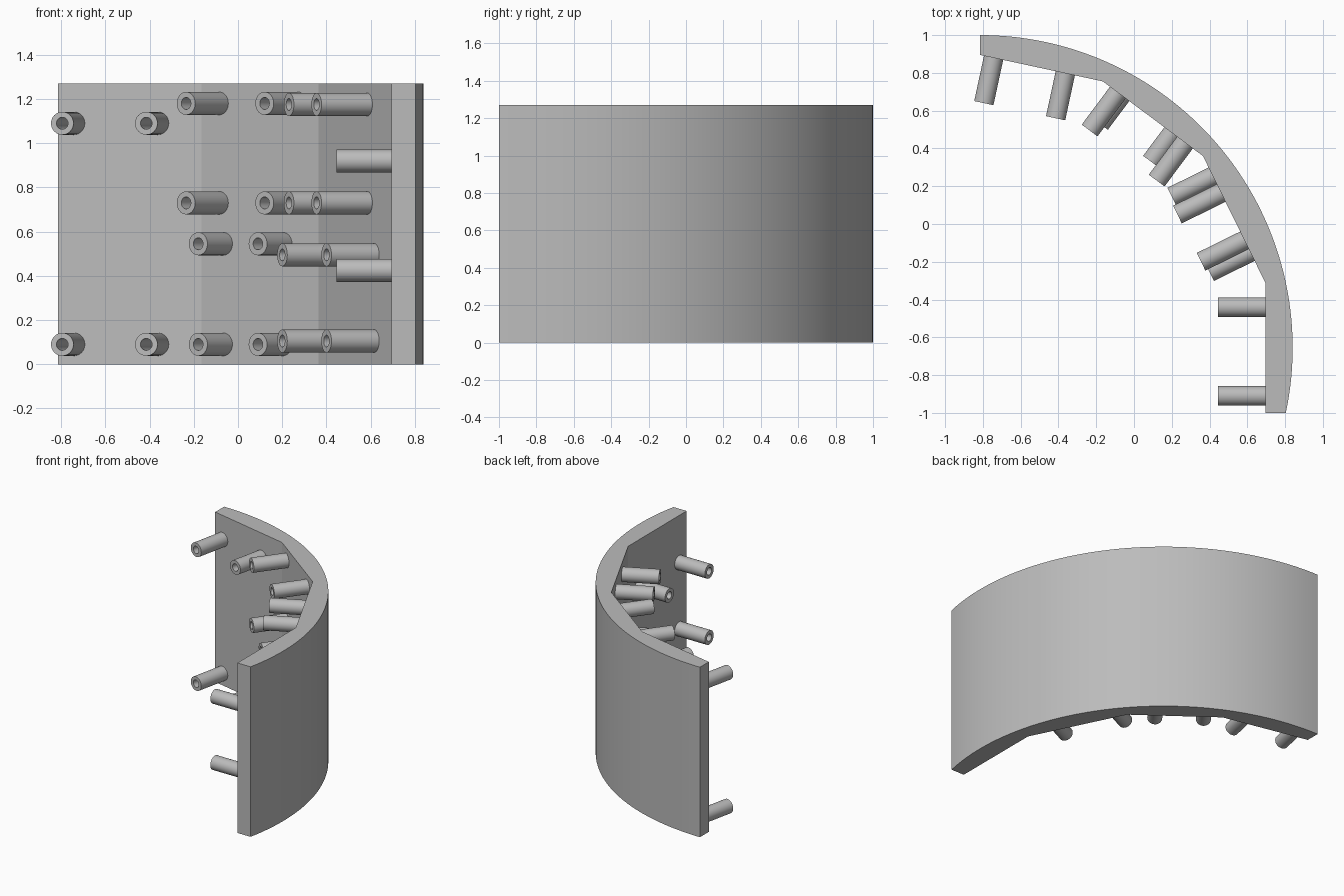
import bpy, bmesh, math
from mathutils import Vector

cube = bpy.data.objects.get("Cube")
if cube:
    bpy.data.objects.remove(cube)

grey = bpy.data.materials.new("light_grey")
grey.use_nodes = True
colour = (0.5, 0.5, 0.5, 1)
grey.diffuse_color = colour
grey.node_tree.nodes["Principled BSDF"].inputs["Base Color"].default_value = colour

HEIGHT = 1.27
PEG_R, HOLE_R, SIDES = 0.052, 0.027, 32


def finish(name, bm):
    bmesh.ops.recalc_face_normals(bm, faces=bm.faces)
    mesh = bpy.data.meshes.new(name)
    bm.to_mesh(mesh)
    bm.free()
    mesh.materials.append(grey)
    obj = bpy.data.objects.new(name, mesh)
    bpy.context.collection.objects.link(obj)
    bpy.ops.object.select_all(action="DESELECT")
    obj.select_set(True)
    bpy.context.view_layer.objects.active = obj
    bpy.ops.object.shade_smooth_by_angle(angle=math.radians(20))
    return obj


# Curved wall: round outside, four flat facets inside
inner = [Vector(p) for p in
         [(-0.815, 0.895), (-0.165, 0.755), (0.365, 0.36), (0.695, -0.31), (0.695, -1)]]
centre, radius, steps = Vector((-0.815, -0.655)), 1.655, 64
end = -math.asin((1 + centre.y) / radius)
outer = []
for i in range(steps + 1):
    a = end + (math.pi / 2 - end) * i / steps
    outer.append(centre + radius * Vector((math.cos(a), math.sin(a))))
bm = bmesh.new()
base = bm.faces.new([bm.verts.new((p.x, p.y, 0)) for p in inner + outer])
top = bmesh.ops.extrude_face_region(bm, geom=[base])["geom"]
bmesh.ops.translate(bm, vec=(0, 0, HEIGHT),
                    verts=[g for g in top if isinstance(g, bmesh.types.BMVert)])
finish("curved_wall", bm)


# Hollow peg standing square on a facet, given the centre of its open end
def peg(name, facet, x, y, z):
    a, b = inner[facet], inner[facet + 1]
    along = (b - a).normalized()
    out = Vector((along.y, -along.x))
    tip = Vector((x, y))
    length = (tip - a).dot(out)
    bm = bmesh.new()
    rings = []
    for r, d in [(PEG_R, -0.01), (PEG_R, length), (HOLE_R, length), (HOLE_R, -0.01)]:
        ring = []
        for i in range(SIDES):
            t = 2 * math.pi * i / SIDES
            p = tip + out * (d - length) + along * r * math.cos(t)
            ring.append(bm.verts.new((p.x, p.y, z + r * math.sin(t))))
        rings.append(ring)
    for k in range(4):
        r1, r2 = rings[k], rings[(k + 1) % 4]
        for i in range(SIDES):
            j = (i + 1) % SIDES
            bm.faces.new((r1[i], r1[j], r2[j], r2[i]))
    finish(name, bm)


# Peg groups: facet, heights, open-end positions
groups = [
    ("back_peg", 0, (1.09, 0.09), [(-0.795, 0.64), (-0.415, 0.56)]),
    ("upper_mid_peg", 1, (1.18, 0.73), [(-0.235, 0.495), (0.12, 0.23)]),
    ("lower_mid_peg", 1, (0.545, 0.09), [(-0.18, 0.53), (0.09, 0.33)]),
    ("upper_side_peg", 2, (1.175, 0.73), [(0.23, 0.05), (0.355, -0.2)]),
    ("lower_side_peg", 2, (0.495, 0.105), [(0.2, 0.145), (0.4, -0.255)]),
    ("front_peg", 3, (0.92, 0.425), [(0.445, -0.44), (0.445, -0.91)]),
]
for name, facet, heights, tips in groups:
    for z in heights:
        for x, y in tips:
            peg(name, facet, x, y, z)
